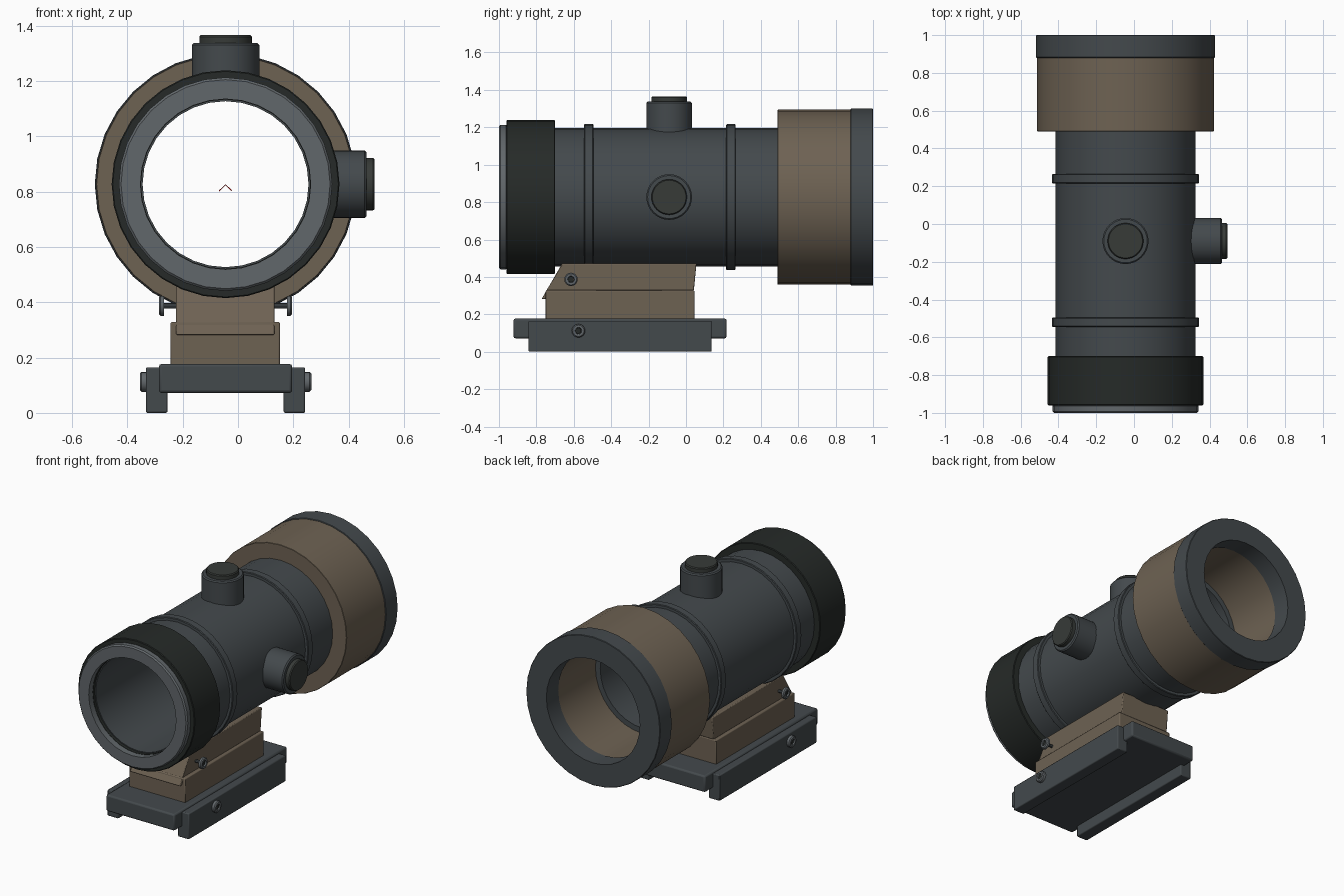
import bpy, bmesh, math
from mathutils import Matrix, Vector

if "Cube" in bpy.data.objects:
    bpy.data.objects.remove(bpy.data.objects["Cube"])

CX, CZ = -0.045, 0.83   # optical axis
SEG = 32


def material(name, rgb):
    m = bpy.data.materials.new(name)
    m.diffuse_color = (*rgb, 1)
    m.use_nodes = True
    m.node_tree.nodes["Principled BSDF"].inputs["Base Color"].default_value = m.diffuse_color
    return m


GREY = material("grey_metal", (0.057, 0.067, 0.073))
LIGHT = material("light_metal", (0.12, 0.135, 0.145))
TAN = material("tan", (0.155, 0.122, 0.086))
DARK = material("dark_rubber", (0.019, 0.023, 0.021))
CAP = material("cap_dark", (0.038, 0.043, 0.039))
RED = material("red", (0.5, 0.01, 0.01))


def finish(name, bm, mat, bevel=0, smooth=True):
    bmesh.ops.recalc_face_normals(bm, faces=bm.faces)
    me = bpy.data.meshes.new(name)
    bm.to_mesh(me)
    bm.free()
    me.materials.append(mat)
    ob = bpy.data.objects.new(name, me)
    bpy.context.collection.objects.link(ob)
    if bevel:
        b = ob.modifiers.new("bevel", 'BEVEL')
        b.width, b.segments = bevel, 2
    if smooth:
        bpy.ops.object.select_all(action='DESELECT')
        ob.select_set(True)
        bpy.context.view_layer.objects.active = ob
        bpy.ops.object.shade_smooth_by_angle(angle=math.radians(35))
    return ob


def lathe(name, profile, mat, origin, axis, seg=SEG, closed=True):
    """Revolve (radius, distance) points about an axis through origin."""
    bm = bmesh.new()
    rot = Vector((0, 0, 1)).rotation_difference(Vector(axis)).to_matrix().to_4x4()
    M = Matrix.Translation(origin) @ rot
    rings = []
    for r, d in profile:
        rings.append([bm.verts.new(M @ Vector((r * math.cos(a), r * math.sin(a), d)))
                      for a in (2 * math.pi * i / seg for i in range(seg))])
    pairs = list(zip(rings, rings[1:]))
    if closed:
        pairs.append((rings[-1], rings[0]))
    else:
        bm.faces.new(rings[0])
        bm.faces.new(rings[-1])
    for a, b in pairs:
        for i in range(seg):
            j = (i + 1) % seg
            bm.faces.new((a[i], a[j], b[j], b[i]))
    return finish(name, bm, mat)


def ring(name, ri, ro, y0, y1, mat, c=0.004):
    prof = [(ri, y0), (ro - c, y0), (ro, y0 + c), (ro, y1 - c), (ro - c, y1), (ri, y1)]
    return lathe(name, prof, mat, (CX, 0, CZ), (0, 1, 0))


def box(name, x0, x1, y0, y1, z0, z1, mat, bevel=0.006):
    bm = bmesh.new()
    bmesh.ops.create_cube(bm, size=1)
    for v in bm.verts:
        v.co = ((x0 + x1) / 2 + v.co.x * (x1 - x0),
                (y0 + y1) / 2 + v.co.y * (y1 - y0),
                (z0 + z1) / 2 + v.co.z * (z1 - z0))
    return finish(name, bm, mat, bevel)


# Sight body and its collars
ring("main_tube", 0.30, 0.37, -0.94, 0.50, GREY, 0.002)
ring("front_rib", 0.36, 0.39, -0.545, -0.495, GREY)
ring("rear_rib", 0.36, 0.39, 0.215, 0.265, GREY)
ring("rubber_collar", 0.306, 0.412, -0.96, -0.70, DARK)
ring("eyepiece_ring", 0.308, 0.386, -1.0, -0.955, LIGHT, 0.008)
ring("objective_housing", 0.334, 0.468, 0.49, 0.885, TAN, 0.002)
ring("objective_rim", 0.33, 0.473, 0.88, 1.0, GREY, 0.003)

# Adjustment turrets on the top and right
for label, axis in (("top", (0, 0, 1)), ("side", (1, 0, 0))):
    o = (CX, -0.09, CZ)
    lathe(label + "_turret", [(0.122, 0.335), (0.122, 0.503), (0.115, 0.51)],
          GREY, o, axis, closed=False)
    lathe(label + "_turret_cap", [(0.095, 0.50), (0.095, 0.533), (0.09, 0.539)],
          CAP, o, axis, closed=False)

# Upper mount: sloped side profile extruded across x
bm = bmesh.new()
side = [(-0.772, 0.285), (-0.75, 0.285), (-0.74, 0.33), (0.042, 0.33),
        (0.056, 0.475), (-0.662, 0.475)]
left = [bm.verts.new((-0.224, y, z)) for y, z in side]
right = [bm.verts.new((0.132, y, z)) for y, z in side]
bm.faces.new(left)
bm.faces.new(right)
for i in range(len(side)):
    j = (i + 1) % len(side)
    bm.faces.new((left[i], left[j], right[j], right[i]))
finish("upper_mount", bm, TAN, 0.005)

# Lower mount, base plate and clamp rails
box("lower_mount", -0.244, 0.152, -0.75, 0.045, 0.17, 0.332, TAN)
box("base_plate", -0.286, 0.196, -0.922, 0.217, 0.075, 0.18, GREY, 0.01)
for label, s in (("left", -1), ("right", 1)):
    xs = sorted((CX + s * 0.21, CX + s * 0.288))
    box(label + "_clamp_rail", xs[0], xs[1], -0.842, 0.137, 0.003, 0.168, GREY)
    # Screws with recessed sockets
    for part, y, z, d0, d1 in (("mount", -0.615, 0.39, 0.222, 0.241),
                               ("rail", -0.575, 0.115, 0.285, 0.31)):
        o, ax = (CX, y, z), (s, 0, 0)
        lathe(f"{label}_{part}_screw",
              [(0.036, d0), (0.036, d1 - 0.006), (0.03, d1), (0.018, d1), (0.016, d0)],
              LIGHT, o, ax, 16)
        lathe(f"{label}_{part}_screw_socket", [(0.017, d0), (0.017, d1 - 0.008)],
              DARK, o, ax, 6, closed=False)
        lathe(f"{label}_{part}_screw_shaft", [(0.01, 0.17), (0.01, d0 + 0.002)],
              GREY, o, ax, 8, closed=False)

# Chevron reticle at the centre of the tube
bm = bmesh.new()
pts = [(-0.023, -0.022), (0, 0), (0.023, -0.022), (0.023, -0.026), (0, -0.004), (-0.023, -0.026)]
v = [bm.verts.new((CX + x, 0, CZ + z)) for x, z in pts]
bm.faces.new((v[0], v[1], v[4], v[5]))
bm.faces.new((v[1], v[2], v[3], v[4]))
finish("reticle", bm, RED, smooth=False)

# Rest the rails exactly on the ground
for ob in bpy.data.objects:
    ob.location.z -= 0.003
